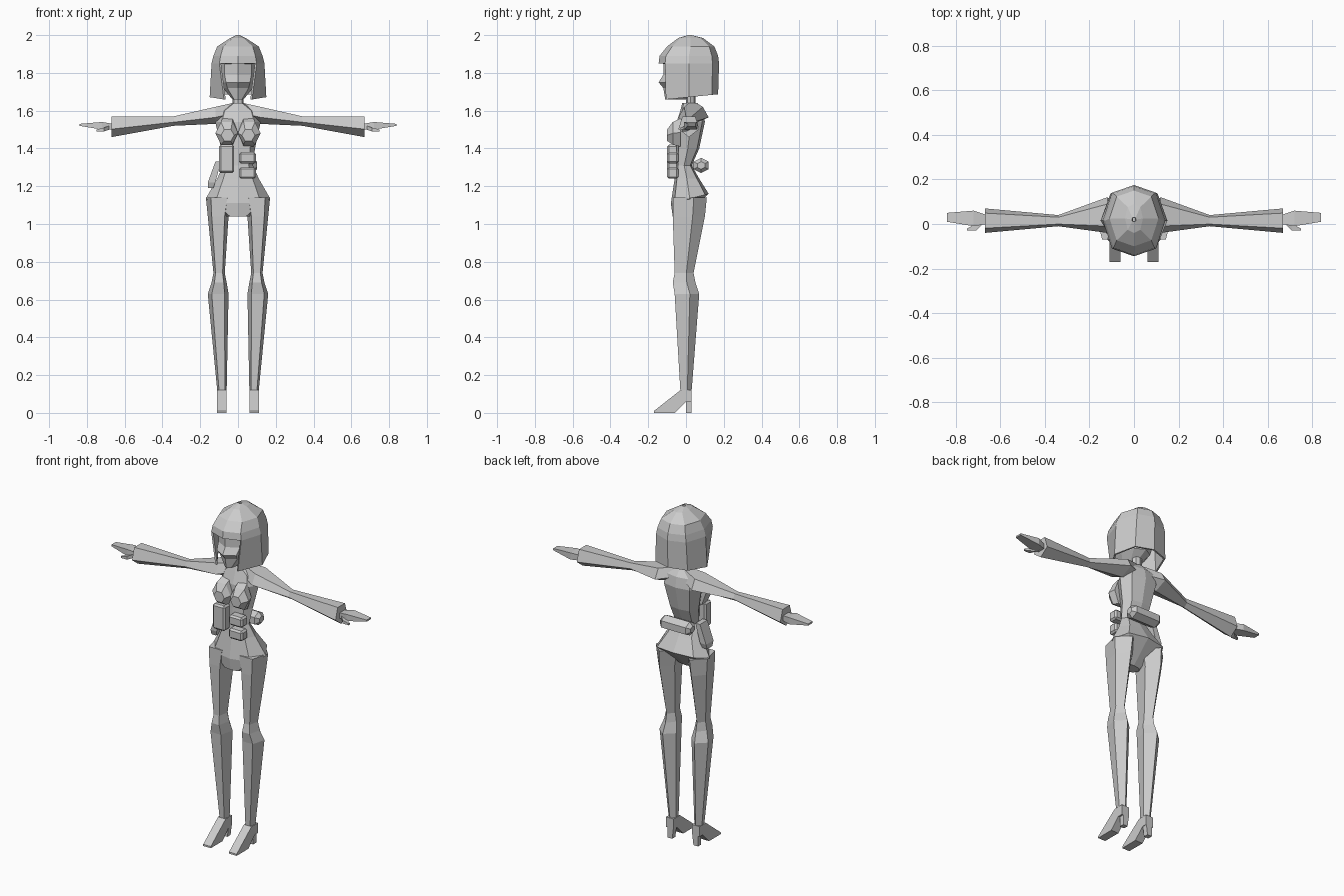
import bpy
import bmesh
from math import copysign, cos, sin, tau
from mathutils import Matrix

if "Cube" in bpy.data.objects:
    bpy.data.objects.remove(bpy.data.objects["Cube"], do_unlink=True)

grey = bpy.data.materials.new("plain_grey")
grey.use_nodes = True
tone = (.6, .6, .6, 1)
grey.diffuse_color = tone
grey.node_tree.nodes["Principled BSDF"].inputs["Base Color"].default_value = tone


def finish(name, bm, mirror=False):
    """Turn a bmesh into a grey, flat-shaded object."""
    bmesh.ops.recalc_face_normals(bm, faces=bm.faces[:])
    mesh = bpy.data.meshes.new(name)
    bm.to_mesh(mesh)
    bm.free()
    mesh.materials.append(grey)
    obj = bpy.data.objects.new(name, mesh)
    bpy.context.collection.objects.link(obj)
    if mirror:
        obj.modifiers.new("both_sides", "MIRROR")
    return obj


def polygon(sides, turn, puff):
    """Regular polygon filling a unit box; a small puff squares it off."""
    angles = [tau * (k + turn) / sides for k in range(sides)]
    us = [sin(a) for a in angles]
    vs = [copysign(abs(cos(a)) ** puff, -cos(a)) for a in angles]

    def unit(values):
        low, high = min(values), max(values)
        return [(value - low) / (high - low) for value in values]

    return list(zip(unit(us), unit(vs)))


def sections(axis, sides, rows, turn=0, puff=1):
    """Polygon rings along an axis, each row giving its position and box."""
    shape = polygon(sides, turn, puff)
    rings = []
    for place, left, right, low, high in rows:
        flat = [(left + (right - left) * u, low + (high - low) * v) for u, v in shape]
        if axis == "x":
            rings.append([(place, u, v) for u, v in flat])
        elif axis == "y":
            rings.append([(u, place, v) for u, v in flat])
        else:
            rings.append([(u, v, place) for u, v in flat])
    return rings


def centred(rows, puff=1):
    """Upright rings, symmetric about the middle: height, half width, front, back."""
    return sections("z", 8, [(z, -w, w, front, back) for z, w, front, back in rows], puff=puff)


def loft(name, rings, closed=True, capped=True, mirror=False):
    """Skin a list of equal-sized rings."""
    bm = bmesh.new()
    rows = [[bm.verts.new(point) for point in ring] for ring in rings]
    count = len(rows[0])
    for lower, upper in zip(rows, rows[1:]):
        for i in range(count if closed else count - 1):
            j = (i + 1) % count
            bm.faces.new((lower[i], lower[j], upper[j], upper[i]))
    if capped:
        bm.faces.new(rows[0])
        bm.faces.new(rows[-1])
    return finish(name, bm, mirror)


def pouch(name, centre, size):
    bm = bmesh.new()
    place = Matrix.Translation(centre) @ Matrix.Diagonal((*size, 1))
    bmesh.ops.create_cube(bm, size=1, matrix=place)
    bmesh.ops.bevel(bm, geom=bm.edges[:], offset=.01, segments=1, affect="EDGES")
    finish(name, bm)


# Torso from collar to crotch; the hip line rises towards the back
torso = centred([
    (1.64, .03, -.02, .06), (1.6, .1, -.03, .09), (1.54, .12, -.05, .1),
    (1.4, .09, -.05, .07), (1.31, .08, -.05, .03), (1.24, .11, -.06, .07),
    (1.13, .17, -.08, .12), (1.04, .06, -.07, 0)], puff=.6)
torso[-2] = [(x, y, z + y / 4) for x, y, z in torso[-2]]
loft("torso", torso)

# Bust, one half mirrored
loft("bust", sections("y", 6, [
    (-.03, 0, .11, 1.41, 1.56), (-.07, 0, .12, 1.42, 1.54),
    (-.1, .02, .09, 1.44, 1.5)], turn=.5), mirror=True)

# Arms with flared sleeves
loft("sleeve", sections("x", 5, [
    (.03, 0, .07, 1.55, 1.64), (.12, -.04, .12, 1.53, 1.62),
    (.34, -.01, .04, 1.52, 1.57), (.67, -.04, .07, 1.46, 1.57)]), mirror=True)

# Hands
loft("hand", sections("x", 4, [
    (.66, 0, .04, 1.5, 1.53), (.72, -.01, .06, 1.5, 1.54),
    (.84, .01, .05, 1.52, 1.53)], turn=.5), mirror=True)
loft("thumb", sections("x", 4, [
    (.68, 0, .02, 1.5, 1.52), (.71, -.03, 0, 1.49, 1.51),
    (.75, -.03, -.02, 1.49, 1.5)], turn=.5), mirror=True)

# Legs: flat shin strip in front, ridge at the calf
loft("leg", sections("z", 5, [
    (1.14, .03, .17, -.07, .11), (1.04, .05, .16, -.07, .1),
    (.74, .07, .13, -.06, .04), (.69, .06, .14, -.07, .05),
    (.63, .05, .16, -.06, .07), (.12, .06, .11, -.03, .03)], turn=.5), mirror=True)

# High-heeled shoes: a side profile given width, plus a spike heel
shoe_profile = [(-.17, 0), (-.06, 0), (0, .06), (.03, .06), (.03, .12), (-.03, .12), (-.17, .01)]
loft("shoe", [[(x, y, z) for y, z in shoe_profile] for x in (.06, .11)], mirror=True)
loft("heel", sections("z", 4, [
    (.08, .06, .1, 0, .03), (0, .07, .1, 0, .03)], turn=.5), mirror=True)

# Neck and head, the widest reach forward being the nose
loft("neck", centred([(z, .03, 0, .05) for z in (1.6, 1.72)]))
loft("head", centred([
    (1.66, .03, -.11, 0), (1.72, .08, -.12, .1), (1.75, .09, -.145, .11),
    (1.79, .1, -.12, .13), (1.87, .1, -.12, .13), (1.93, .07, -.08, .1)]))

# Bobbed hair: crown with fringe, then sides hanging open at the face
crown = centred([
    (2, .01, .01, .03), (1.985, .04, -.04, .09), (1.94, .11, -.1, .15),
    (1.89, .13, -.14, .17), (1.85, .14, -.145, .175)], puff=.7)
hem = [(x * .7 if y < -.05 else x, y, z + y / 10)
       for x, y, z in centred([(1.67, .15, -.14, .17)], puff=.7)[0]]
hair = [loft("hair_crown", crown, capped=False),
        loft("hair_sides", [crown[-1][1:], hem[1:]], closed=False, capped=False)]
for shell in hair:
    thick = shell.modifiers.new("thickness", "SOLIDIFY")
    thick.thickness = .01
    thick.offset = -1

# Belt gear: pouches in front, a roll behind and a slanted holster
pouch("tall_pouch", (-.06, -.07, 1.345), (.08, .06, .15))
for name, height in (("upper_pouch", 1.35), ("lower_pouch", 1.27)):
    pouch(name, (.05, -.07, height), (.09, .06, .06))
loft("back_roll", sections("x", 6, [
    (x, .08 - r, .08 + r, 1.31 - r, 1.31 + r)
    for x, r in ((-.1, .02), (-.08, .04), (.08, .04), (.1, .02))]))
loft("holster", sections("z", 4, [
    (1.19, -.16, -.13, -.02, .03), (1.22, -.16, -.12, -.03, .04),
    (1.33, -.12, -.09, -.03, .04)], turn=.5))
